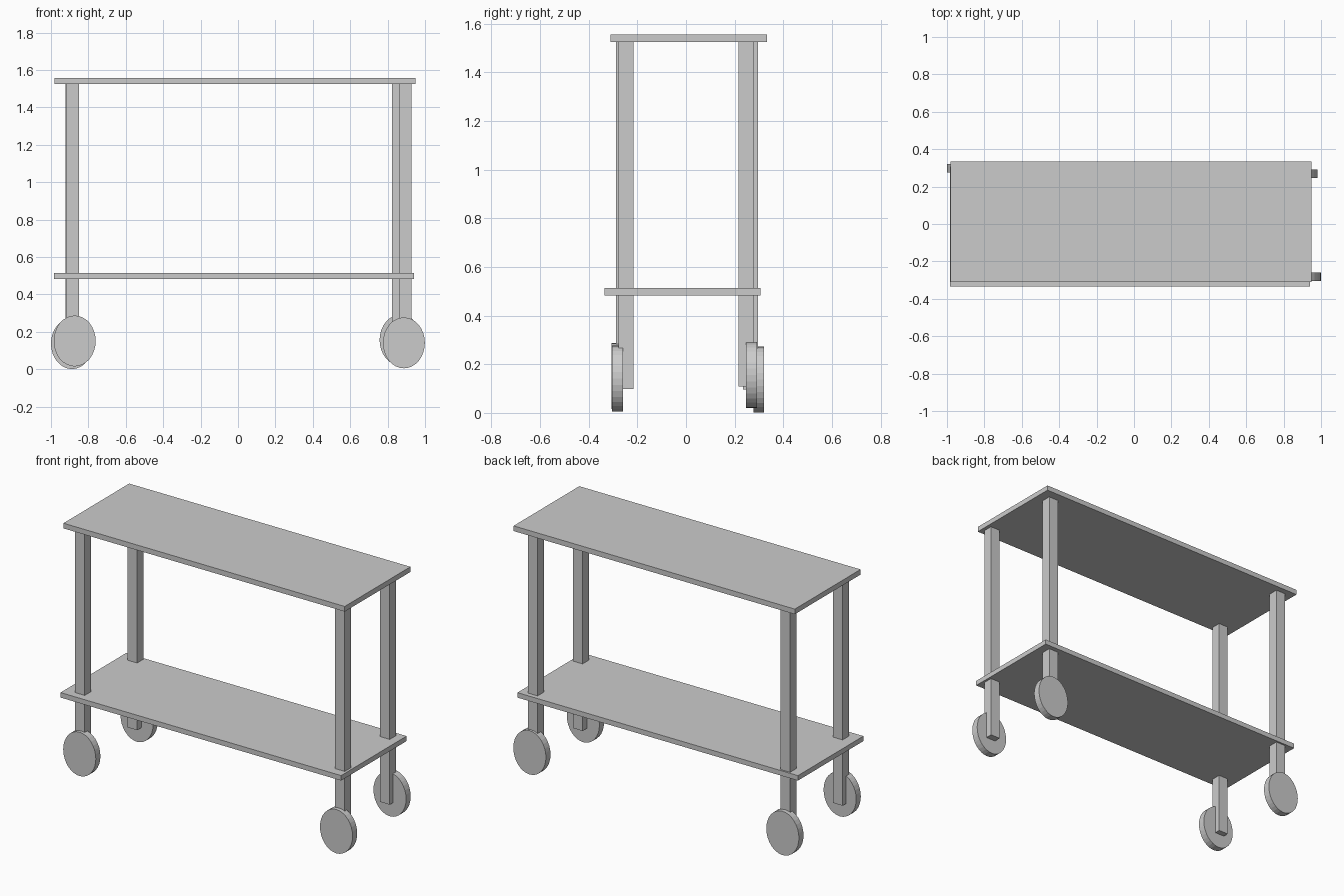
import bpy
import math

if "Cube" in bpy.data.objects:
    bpy.data.objects.remove(bpy.data.objects["Cube"])


def box(name, x0, x1, y0, y1, z0, z1):
    bpy.ops.mesh.primitive_cube_add(
        size=1, location=((x0 + x1) / 2, (y0 + y1) / 2, (z0 + z1) / 2))
    ob = bpy.context.object
    ob.name = name
    ob.scale = (x1 - x0, y1 - y0, z1 - z0)
    bpy.ops.object.transform_apply(location=False, rotation=False, scale=True)
    return ob


def wheel(name, x, y, z):
    # Slightly upright oval disc with its axle along y
    bpy.ops.mesh.primitive_cylinder_add(
        vertices=32, radius=1, depth=1, location=(x, y, z),
        rotation=(math.pi / 2, 0, 0))
    ob = bpy.context.object
    ob.name = name
    ob.scale = (0.112, 0.136, 0.045)
    bpy.ops.object.transform_apply(location=False, rotation=True, scale=True)
    return ob


# Two slightly offset shelves
box("top_shelf", -0.98, 0.95, -0.311, 0.333, 1.524, 1.556)
box("lower_shelf", -0.983, 0.942, -0.335, 0.307, 0.483, 0.514)

# Hand-placed corners: leg centre x, y, leg bottom, wheel centre x, y, z
corners = {
    "front_left": (-0.883, -0.257, 0.106, -0.873, -0.284, 0.151),
    "front_right": (0.894, -0.247, 0.098, 0.887, -0.281, 0.141),
    "back_left": (-0.889, 0.265, 0.097, -0.888, 0.299, 0.137),
    "back_right": (0.857, 0.247, 0.109, 0.869, 0.269, 0.156),
}
for side, (lx, ly, lz, wx, wy, wz) in corners.items():
    box(side + "_leg", lx - 0.033, lx + 0.033, ly - 0.031, ly + 0.031, lz, 1.53)
    wheel(side + "_wheel", wx, wy, wz)
